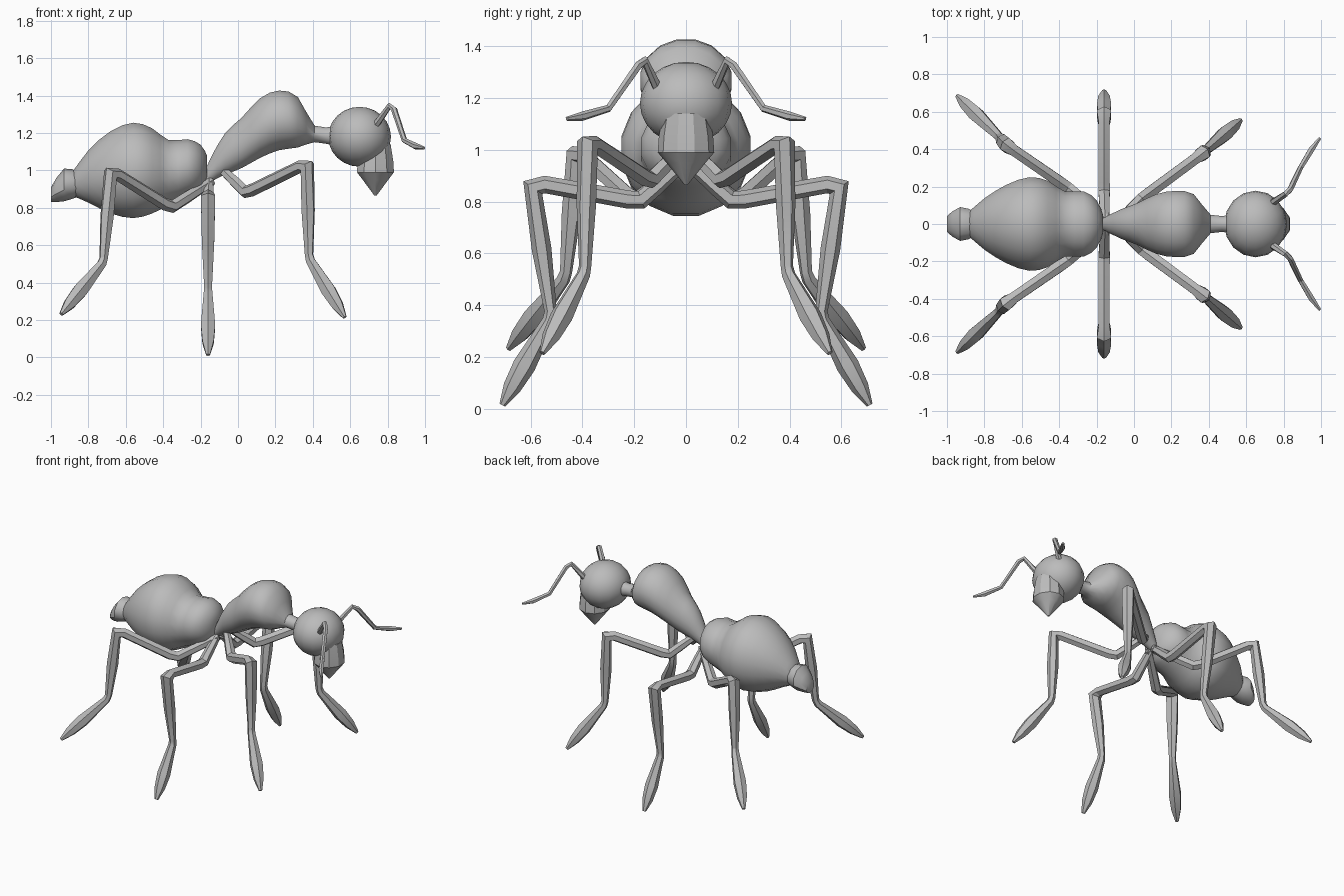
import bpy, bmesh, math
from mathutils import Vector

if "Cube" in bpy.data.objects:
    bpy.data.objects.remove(bpy.data.objects["Cube"])

grey = bpy.data.materials.new("plain grey")
grey.diffuse_color = (0.5, 0.5, 0.5, 1)
grey.use_nodes = True
grey.node_tree.nodes["Principled BSDF"].inputs["Base Color"].default_value = grey.diffuse_color


def finish(name, bm, angle):
    me = bpy.data.meshes.new(name)
    bm.to_mesh(me)
    bm.free()
    me.materials.append(grey)
    ob = bpy.data.objects.new(name, me)
    bpy.context.collection.objects.link(ob)
    bpy.ops.object.select_all(action='DESELECT')
    ob.select_set(True)
    bpy.context.view_layer.objects.active = ob
    bpy.ops.object.shade_smooth_by_angle(angle=math.radians(angle))


def loft(name, rings, sides, angle):
    """Skin a closed tube through rings given as (centre, u axis, v axis)."""
    bm = bmesh.new()
    loops = []
    for c, u, v in rings:
        turns = [2 * math.pi * (i + 0.5) / sides for i in range(sides)]
        loops.append([bm.verts.new(c + u * math.cos(a) + v * math.sin(a)) for a in turns])
    for a, b in zip(loops, loops[1:]):
        for i in range(sides):
            j = (i + 1) % sides
            bm.faces.new((a[i], a[j], b[j], b[i]))
    bm.faces.new(loops[0])
    bm.faces.new(loops[-1])
    bmesh.ops.recalc_face_normals(bm, faces=bm.faces)
    finish(name, bm, angle)


def rounded(rows):
    """Add one curved in-between row to every span of a profile."""
    rows = [Vector(r) for r in rows]
    out = []
    for i in range(len(rows) - 1):
        p0, p3 = rows[max(i - 1, 0)], rows[min(i + 2, len(rows) - 1)]
        p1, p2 = rows[i], rows[i + 1]
        out += [p1, (p1 + p2) * 0.5625 - (p0 + p3) * 0.0625]
    return out + [rows[-1]]


def body(name, profile, sides=16):
    """Profile rows: x, bottom z, top z, half width."""
    rings = [(Vector((x, 0, (lo + hi) / 2)), Vector((0, w, 0)), Vector((0, 0, (hi - lo) / 2)))
             for x, lo, hi, w in rounded(profile)]
    loft(name, rings, sides, 40)


def limb(name, path, sides=6):
    """Tube along (point, radius) stations."""
    pts = [p for p, r in path]
    flat = pts[-1] - pts[0]
    level = Vector((-flat.y, flat.x, 0)).normalized()
    rings = []
    for i, (p, r) in enumerate(path):
        d1 = (p - pts[max(i - 1, 0)]).normalized()
        d2 = (pts[min(i + 1, len(pts) - 1)] - p).normalized()
        t = (d1 + d2).normalized()
        up = level.cross(t).normalized()
        rings.append((p, t.cross(up).normalized() * r, up * r))
    loft(name, rings, sides, 25)


# Abdomen with its narrow front lobe, and the tail tip
body("abdomen", [
    (-0.90, 0.87, 0.97, 0.05), (-0.80, 0.825, 1.11, 0.14), (-0.68, 0.765, 1.215, 0.215),
    (-0.56, 0.74, 1.26, 0.255), (-0.46, 0.765, 1.23, 0.235), (-0.37, 0.81, 1.165, 0.178),
    (-0.27, 0.855, 1.17, 0.178), (-0.20, 0.89, 1.14, 0.13), (-0.165, 0.96, 1.08, 0.05)])
body("tail_tip", [(-1.0, 0.83, 0.91, 0.045), (-0.93, 0.835, 1.01, 0.095),
                  (-0.85, 0.86, 0.99, 0.07)], 10)

# Thorax, swelling upward and pinched to the neck
body("thorax", [
    (-0.19, 0.91, 0.96, 0.02), (-0.15, 0.935, 1.06, 0.04), (-0.07, 0.975, 1.20, 0.08),
    (0.02, 1.01, 1.285, 0.115), (0.12, 1.065, 1.39, 0.163), (0.22, 1.105, 1.43, 0.18),
    (0.32, 1.12, 1.395, 0.162), (0.41, 1.15, 1.24, 0.05), (0.52, 1.13, 1.24, 0.05)])

# Head
bm = bmesh.new()
bmesh.ops.create_uvsphere(bm, u_segments=16, v_segments=12, radius=1)
for v in bm.verts:
    v.co = Vector((0.65 + 0.168 * v.co.x, 0.178 * v.co.y, 1.18 + 0.16 * v.co.z))
finish("head", bm, 40)

# Jaws, a muzzle that closes to a downward point
loft("jaws", [(Vector((0.735, 0, z)), Vector((r, 0, 0)), Vector((0, r * 1.05, 0)))
              for z, r in ((1.14, 0.085), (1.05, 0.10), (0.99, 0.104),
                           (0.95, 0.072), (0.865, 0.006))], 10, 30)

# Leg joints: root, hip bend, knee, ankle, toe
legs = {
    "hind_leg": [(-0.14, 0.02, 0.94), (-0.36, 0.20, 0.80), (-0.68, 0.42, 1.0),
                 (-0.72, 0.465, 0.51), (-0.945, 0.685, 0.232)],
    "middle_leg": [(-0.155, 0.02, 0.94), (-0.16, 0.18, 0.80), (-0.16, 0.595, 0.875),
                   (-0.16, 0.52, 0.355), (-0.16, 0.71, 0.014)],
    "front_leg": [(-0.08, 0.02, 1.0), (0.045, 0.14, 0.88), (0.37, 0.38, 1.04),
                  (0.38, 0.39, 0.53), (0.57, 0.555, 0.215)],
}
# Thickness shared by every leg: segment, fraction along it, radius
leg_shape = [(0, 0, 0.025), (0, 0.6, 0.032), (0, 0.95, 0.035), (1, 0.1, 0.035),
             (1, 0.88, 0.034), (2, 0.04, 0.044), (2, 0.5, 0.038), (2, 0.96, 0.024),
             (3, 0.04, 0.027), (3, 0.55, 0.044), (3, 0.8, 0.035), (3, 1, 0.012)]
# Feeler joints and radii
feeler = [(0.735, 0.11, 1.24, 0.02), (0.81, 0.16, 1.345, 0.017), (0.835, 0.185, 1.325, 0.017),
          (0.89, 0.30, 1.16, 0.015), (0.95, 0.40, 1.13, 0.018), (0.995, 0.46, 1.12, 0.008)]

# Mirrored left and right limbs
for side, s in (("left", 1), ("right", -1)):
    for name, joints in legs.items():
        j = [Vector((x, s * y, z)) for x, y, z in joints]
        limb(f"{name}_{side}", [(j[k].lerp(j[k + 1], t), r) for k, t, r in leg_shape])
    limb(f"feeler_{side}", [(Vector((x, s * y, z)), r) for x, y, z, r in feeler])
